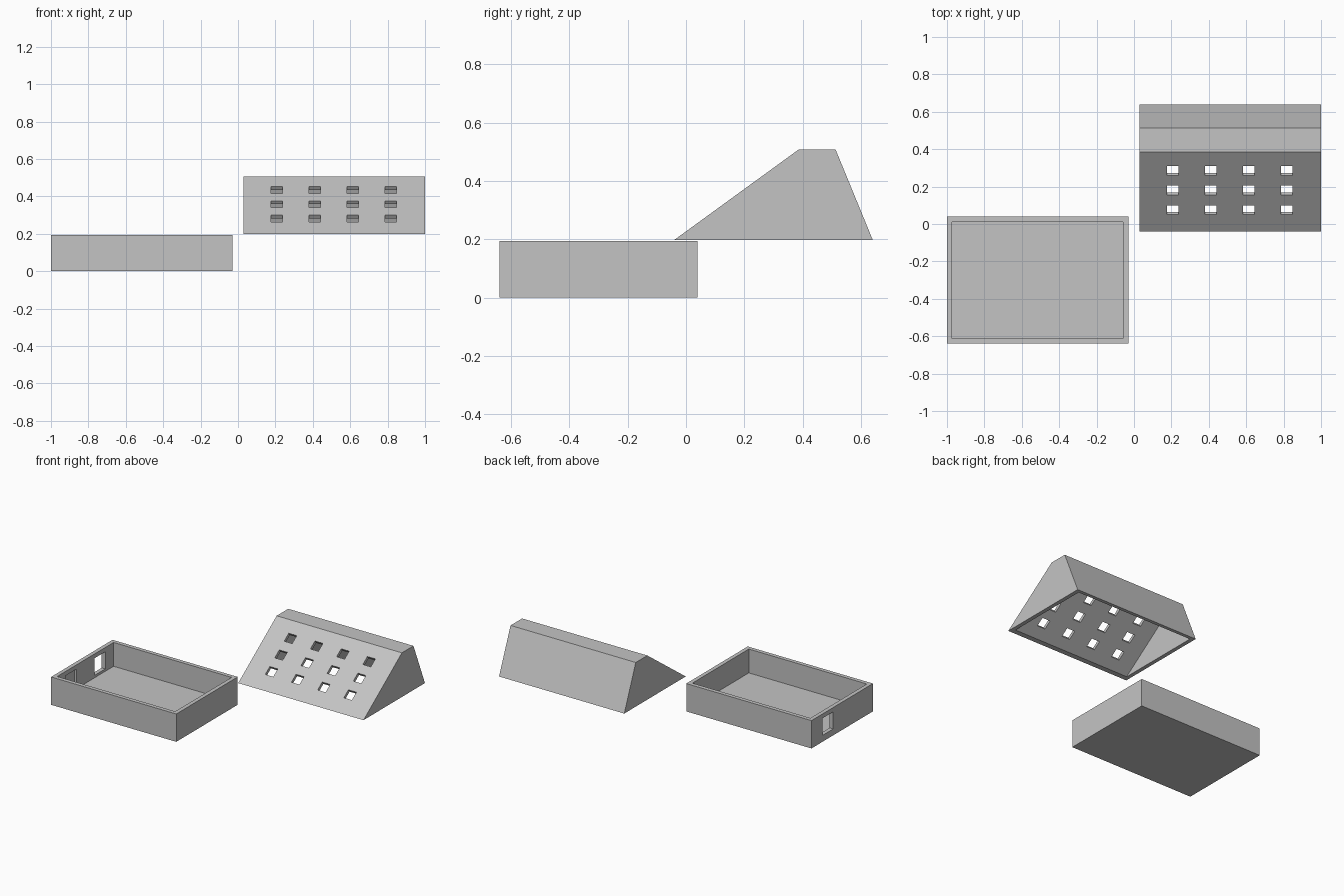
import bpy
import bmesh
from mathutils import Vector

if "Cube" in bpy.data.objects:
    bpy.data.objects.remove(bpy.data.objects["Cube"], do_unlink=True)

grey = bpy.data.materials.new("plain grey")
grey.use_nodes = True
colour = (0.55, 0.55, 0.55, 1)
grey.diffuse_color = colour
grey.node_tree.nodes["Principled BSDF"].inputs["Base Color"].default_value = colour


def prism(name, profile, x0, x1):
    """Extrude a (y, z) profile from x0 to x1."""
    bm = bmesh.new()
    face = bm.faces.new([bm.verts.new((x0, y, z)) for y, z in profile])
    moved = bmesh.ops.extrude_face_region(bm, geom=[face])["geom"]
    bmesh.ops.translate(bm, vec=(x1 - x0, 0, 0),
                        verts=[v for v in moved if isinstance(v, bmesh.types.BMVert)])
    bmesh.ops.recalc_face_normals(bm, faces=bm.faces)
    mesh = bpy.data.meshes.new(name)
    bm.to_mesh(mesh)
    bm.free()
    mesh.materials.append(grey)
    obj = bpy.data.objects.new(name, mesh)
    bpy.context.collection.objects.link(obj)
    return obj


def box(name, x0, x1, y0, y1, z0, z1):
    return prism(name, [(y0, z0), (y1, z0), (y1, z1), (y0, z1)], x0, x1)


def cut(obj, cutter):
    """Subtract the cutter and throw it away."""
    mod = obj.modifiers.new("cut", 'BOOLEAN')
    mod.operation = 'DIFFERENCE'
    mod.solver = 'EXACT'
    mod.object = cutter
    bpy.context.view_layer.objects.active = obj
    bpy.ops.object.modifier_apply(modifier=mod.name)
    bpy.data.objects.remove(cutter, do_unlink=True)


wall = 0.028

# Open tray with a window and a blind pocket in one end wall
x0, x1, y0, y1, top = -1.0, -0.03, -0.64, 0.04, 0.195
tray = box("tray", x0, x1, y0, y1, 0, top)
cut(tray, box("tray_hollow", x0 + wall, x1 - wall, y0 + wall, y1 - wall, wall, top + 0.1))
cut(tray, box("window_cutter", x0 - 0.1, x0 + 0.1, -0.20, -0.08, 0.045, 0.165))
cut(tray, box("pocket_cutter", x0 + wall / 2, x0 + 0.1, -0.52, -0.40, 0.045, 0.165))

# Hollow sloped lid, open underneath
base, ridge = 0.198, 0.507
front, crest, back_crest, back = -0.04, 0.385, 0.513, 0.64
skin = 0.022
lid = prism("sloped_lid", [(front, base), (crest, ridge), (back_crest, ridge), (back, base)],
            -x1, -x0)


def inner_y(foot, peak, side, z):
    """Y of a sloping wall's inner side at height z."""
    run, rise = peak - foot, ridge - base
    shift = skin * (run * run + rise * rise) ** 0.5 / rise
    return foot + run * (z - base) / rise + side * shift


low, high = base - 0.02, ridge - skin
cut(lid, prism("lid_hollow", [(inner_y(front, crest, 1, low), low),
                              (inner_y(front, crest, 1, high), high),
                              (inner_y(back, back_crest, -1, high), high),
                              (inner_y(back, back_crest, -1, low), low)],
               -x1 + wall, -x0 - wall))

# Grid of square vents, cut at right angles to the front slope
slope = Vector((crest - front, ridge - base)).normalized()
normal = Vector((-slope.y, slope.x))
half = 0.031
for row in range(3):
    y = 0.075 + 0.105 * row
    centre = Vector((y, base + (y - front) * slope.y / slope.x))
    profile = [centre + slope * a * half + normal * b * 0.04
               for a, b in ((-1, -1), (1, -1), (1, 1), (-1, 1))]
    for column in range(4):
        x = 0.207 + 0.203 * column
        cut(lid, prism("vent_cutter", profile, x - half, x + half))
